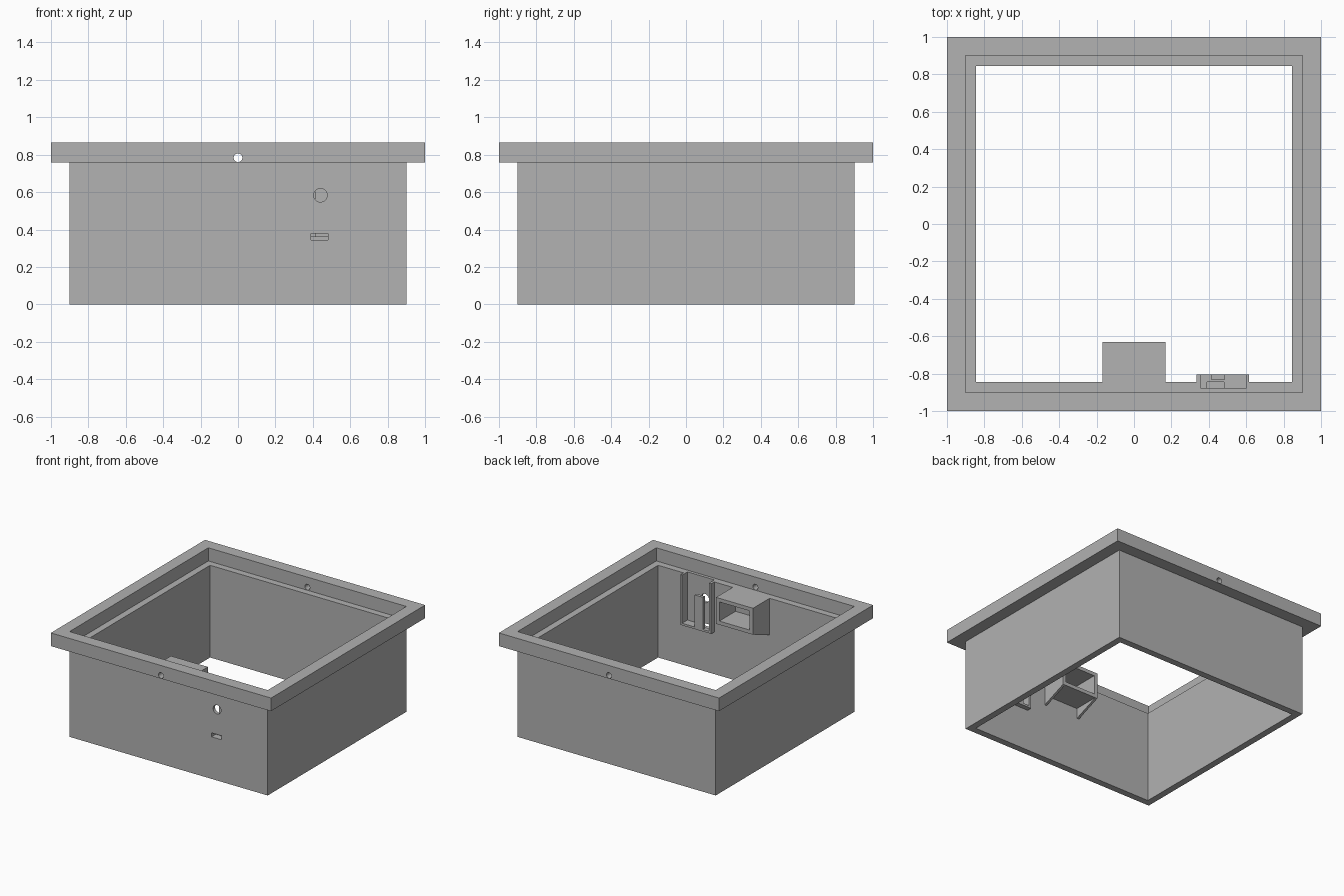
import bpy, bmesh, math
from mathutils import Matrix

cube = bpy.data.objects.get("Cube")
if cube:
    bpy.data.objects.remove(cube, do_unlink=True)

grey = bpy.data.materials.new("plain_grey")
grey.use_nodes = True
GREY = (0.445, 0.445, 0.445, 1)
grey.diffuse_color = GREY
grey.node_tree.nodes["Principled BSDF"].inputs["Base Color"].default_value = GREY


def make(name, bm):
    bmesh.ops.recalc_face_normals(bm, faces=bm.faces)
    mesh = bpy.data.meshes.new(name)
    bm.to_mesh(mesh)
    bm.free()
    mesh.materials.append(grey)
    obj = bpy.data.objects.new(name, mesh)
    bpy.context.collection.objects.link(obj)
    return obj


def box(name, x, y, z):
    """Box from (min, max) pairs."""
    bm = bmesh.new()
    bmesh.ops.create_cube(bm, size=1)
    for v in bm.verts:
        v.co = [(r[0] + r[1]) / 2 + c * (r[1] - r[0]) for r, c in zip((x, y, z), v.co)]
    return make(name, bm)


def rod(name, x, y, z, radius):
    """Round cutter running along y."""
    bm = bmesh.new()
    move = Matrix.Translation((x, sum(y) / 2, z)) @ Matrix.Rotation(math.pi / 2, 4, "X")
    bmesh.ops.create_cone(bm, cap_ends=True, segments=32, radius1=radius, radius2=radius,
                          depth=y[1] - y[0], matrix=move)
    return make(name, bm)


def cut(obj, *cutters):
    """Subtract the cutters and remove them."""
    bpy.context.view_layer.objects.active = obj
    for cutter in cutters:
        cutter.hide_render = True
        mod = obj.modifiers.new("cut", "BOOLEAN")
        mod.operation, mod.solver, mod.object = "DIFFERENCE", "EXACT", cutter
        bpy.ops.object.modifier_apply(modifier=mod.name)
        bpy.data.objects.remove(cutter, do_unlink=True)


OUT, IN, LEDGE, TOP = 0.9, 0.845, 0.757, 0.865
FLOOR, BASE = 0.362, 0.345      # holder floor and underside
both = lambda r: (-r, r)

# Open square wall, with the holder recess, round hole and slot in the front
wall = box("wall", both(OUT), both(OUT), (0, LEDGE))
cut(wall,
    box("inside_cutter", both(IN), both(IN), (-1, 1)),
    box("recess_cutter", (0.355, 0.6), (-0.875, -0.8), (FLOOR, 1)),
    rod("hole_cutter", 0.44, (-0.95, -0.8), 0.583, 0.036),
    box("slot_cutter", (0.39, 0.48), (-0.95, -0.8), (BASE, 0.378)))

# Wider rim, with a small hole through front and back
rim = box("rim", both(1), both(1), (LEDGE, TOP))
cut(rim,
    box("opening_cutter", both(OUT), both(OUT), (0, 1)),
    rod("rim_hole_cutter", 0, both(1.2), 0.783, 0.023))

# Board holder: two rails, a floor and a retaining post
for side, x in (("right", (0.335, 0.355)), ("left", (0.6, 0.615))):
    box("holder_rail_" + side, x, (-IN, -0.805), (BASE, LEDGE))
box("holder_floor", (0.355, 0.6), (-IN, -0.805), (BASE, FLOOR))
box("holder_post", (0.41, 0.485), (-0.83, -0.805), (FLOOR, 0.625))

# Hollow block inside the front wall, open to the back
W, FACE, UNDER, WALL = 0.168, -0.63, 0.54, 0.03
block = box("latch_block", both(W), (-IN, FACE), (UNDER, LEDGE))
cut(block, box("pocket_cutter", both(W - WALL), (-IN + 0.005, 0), (UNDER + WALL, LEDGE - WALL)))

# Triangular gussets below the block
for side, x in (("left", W), ("right", -W + 0.02)):
    bm = bmesh.new()
    face = bm.faces.new([bm.verts.new((x, y, z)) for y, z in
                         ((-IN, UNDER), (FACE, UNDER), (-IN, 0.455))])
    made = bmesh.ops.extrude_face_region(bm, geom=[face])["geom"]
    bmesh.ops.translate(bm, vec=(-0.02, 0, 0),
                        verts=[g for g in made if isinstance(g, bmesh.types.BMVert)])
    make("gusset_" + side, bm)
